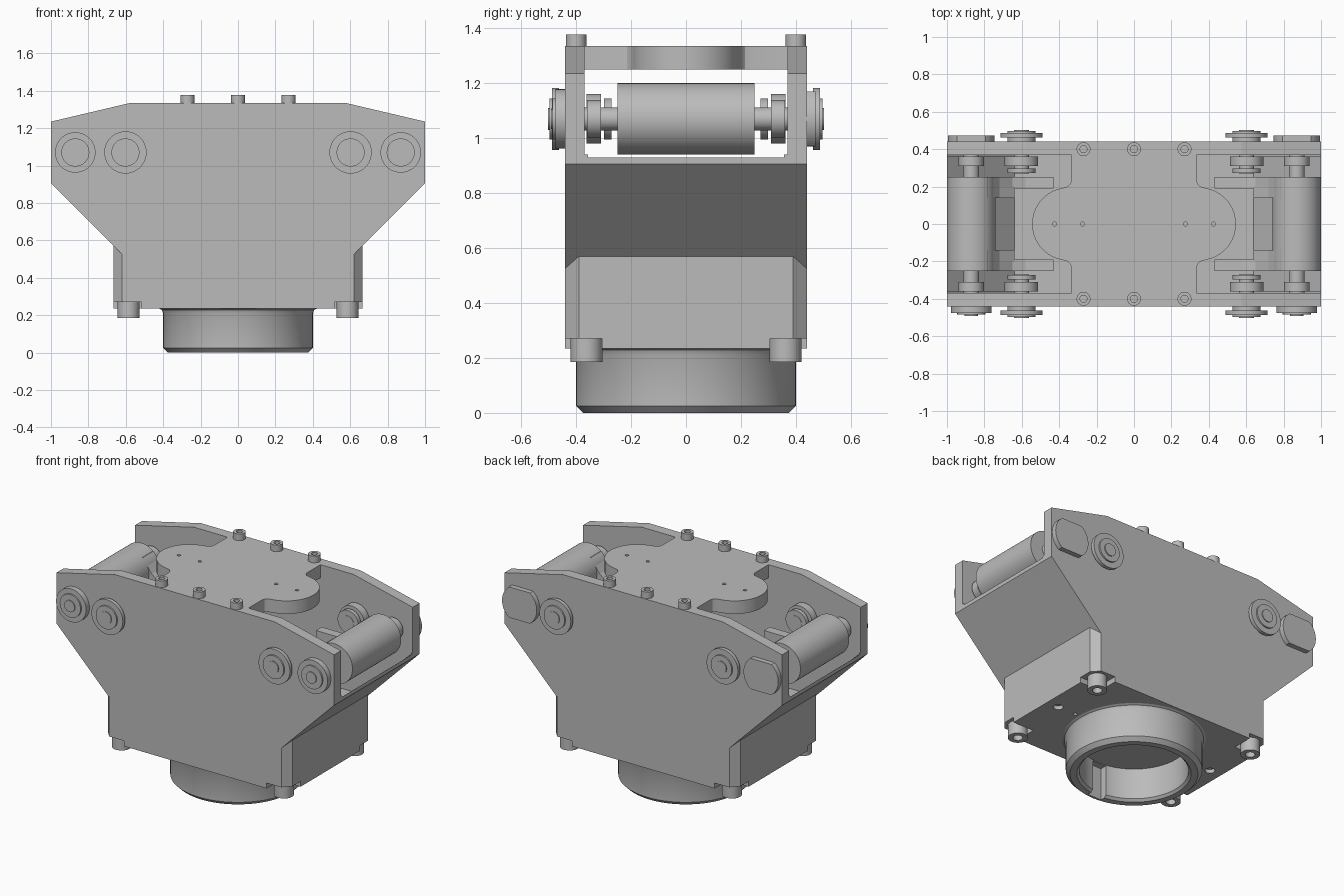
import bpy, bmesh
from math import sin, cos, pi, radians
from mathutils import Matrix

cube = bpy.data.objects.get("Cube")
if cube:
    bpy.data.objects.remove(cube, do_unlink=True)

metal = bpy.data.materials.new("plain grey metal")
metal.use_nodes = True
GREY = (0.5, 0.5, 0.5, 1)
metal.diffuse_color = GREY
metal.node_tree.nodes["Principled BSDF"].inputs["Base Color"].default_value = GREY


def finish(name, bm):
    bmesh.ops.recalc_face_normals(bm, faces=bm.faces[:])
    mesh = bpy.data.meshes.new(name)
    bm.to_mesh(mesh)
    bm.free()
    mesh.materials.append(metal)
    ob = bpy.data.objects.new(name, mesh)
    bpy.context.collection.objects.link(ob)
    return ob


def smooth(ob):
    bpy.ops.object.select_all(action='DESELECT')
    ob.select_set(True)
    bpy.context.view_layer.objects.active = ob
    bpy.ops.object.shade_smooth_by_angle(angle=radians(30))


def prism(name, outline, a, b, axis='y'):
    """Extrude an outline (xz for axis y, xy for axis z) from a to b."""
    bm = bmesh.new()
    put = (lambda u, v, d: (u, d, v)) if axis == 'y' else (lambda u, v, d: (u, v, d))
    face = bm.faces.new([bm.verts.new(put(u, v, a)) for u, v in outline])
    new = bmesh.ops.extrude_face_region(bm, geom=[face])["geom"]
    move = put(0, 0, b - a)
    bmesh.ops.translate(bm, vec=move, verts=[g for g in new if isinstance(g, bmesh.types.BMVert)])
    return finish(name, bm)


def lathe(name, profile, centre, axis='z', steps=48):
    """Turn a (radius, height) profile round the z or y axis through centre."""
    bm = bmesh.new()
    vs = [bm.verts.new((r, 0, h)) for r, h in profile]
    es = [bm.edges.new(p) for p in zip(vs, vs[1:])]
    bmesh.ops.spin(bm, geom=vs + es, cent=(0, 0, 0), axis=(0, 0, 1), angle=2 * pi, steps=steps)
    bmesh.ops.remove_doubles(bm, verts=bm.verts[:], dist=0.0005)
    if axis == 'y':
        bm.transform(Matrix.Rotation(-pi / 2, 4, 'X'))
    bm.transform(Matrix.Translation(centre))
    ob = finish(name, bm)
    smooth(ob)
    return ob


def box_outline(x0, x1, y0, y1):
    return [(x0, y0), (x1, y0), (x1, y1), (x0, y1)]


def rod(r, a, b):
    return [(0, a), (r, a), (r, b), (0, b)]


def cut(ob, cutter):
    bpy.context.view_layer.objects.active = ob
    mod = ob.modifiers.new("cut", 'BOOLEAN')
    mod.operation, mod.solver, mod.object = 'DIFFERENCE', 'EXACT', cutter
    bpy.ops.object.modifier_apply(modifier=mod.name)
    bpy.data.objects.remove(cutter, do_unlink=True)


def mirrored(half):
    return half + [(-u, v) for u, v in reversed(half)]


SIDES = (-1, 1)

# lower block with chamfered upright corners
half = [(0.62, -0.44), (0.665, -0.39), (0.665, 0.39), (0.62, 0.44)]
block = prism("lower_block", mirrored(half), 0.235, 0.57, 'z')
for sx in SIDES:
    for sy in SIDES:
        cut(block, prism("notch_cutter", box_outline(sx * 0.515, sx * 0.7, sy * 0.305, sy * 0.5),
                         0.2, 0.27, 'z'))
    for x, r in ((0.58, 0.03), (0.45, 0.012)):
        cut(block, lathe("hole_cutter", rod(r, 0.2, 0.26), (sx * x, 0, 0), steps=20))

# side plates
half = [(0.62, 0.525), (1, 0.905), (1, 1.235), (0.575, 1.335)]
for sy, word in zip(SIDES, ("front", "back")):
    prism(word + "_side_plate", mirrored(half), sy * 0.37, sy * 0.44)

# sloping end floors with small corner fillets
for sx in SIDES:
    floor = [(0.64, 0.56), (0.655, 0.56), (1, 0.905), (1, 0.93), (0.64, 0.57)]
    prism("sloping_floor", [(sx * u, v) for u, v in floor], -0.375, 0.375)
    for sy in SIDES:
        strip = [(0.64, 0.57), (1, 0.93), (1, 0.94), (0.64, 0.58)]
        prism("floor_fillet", [(sx * u, v) for u, v in strip], sy * 0.357, sy * 0.375)

# top plate with a round lobe at each end
lobe = [(0.35 + 0.195 * cos(radians(t)), 0.195 * sin(radians(t))) for t in range(-80, 81, 8)]
half = ([(0.335, -0.38), (0.335, -0.235), (0.34, -0.215), (0.355, -0.2)] + lobe
        + [(0.355, 0.2), (0.34, 0.215), (0.335, 0.235), (0.335, 0.38)])
top = prism("top_plate", mirrored(half), 1.25, 1.335, 'z')
for x in (-0.425, -0.275, 0.275, 0.425):
    cut(top, lathe("hole_cutter", rod(0.011, 1.28, 1.4), (x, 0, 0), steps=16))
smooth(top)


# socket-head bolts
def bolt(name, r, h, centre, up):
    profile = [(0, 0), (r, 0), (r, h), (r * 0.5, h), (r * 0.5, h * 0.5), (0, h * 0.5)]
    lathe(name, [(u, v * up) for u, v in profile], centre, steps=32)


for sy in SIDES:
    for x in (-0.27, 0, 0.27):
        bolt("top_bolt", 0.037, 0.043, (x, sy * 0.4, 1.335), 1)
    for sx in SIDES:
        bolt("base_bolt", 0.058, 0.085, (sx * 0.585, sy * 0.362, 0.27), -1)

# round base collar, open below, with a keyway
collar = lathe("base_collar", [(0, 0.237), (0.425, 0.237), (0.408, 0.228), (0.4, 0.21),
                               (0.4, 0.025), (0.375, 0), (0.335, 0), (0.32, 0.015),
                               (0.32, 0.215), (0, 0.215)], (0, 0, 0), steps=72)
cut(collar, prism("keyway_cutter", box_outline(-0.05, 0.05, -0.36, -0.28), -0.1, 0.21, 'z'))
smooth(collar)

# end rollers, their forked arms, and the pivots through the side plates
Z = 1.07
for sx in SIDES:
    outer, inner = (sx * 0.87, 0, Z), (sx * 0.602, 0, Z)
    lathe("end_roller", rod(0.13, -0.25, 0.25), outer, 'y', 64)
    lathe("roller_shaft", rod(0.042, -0.4, 0.4), outer, 'y', 32)
    arm = [(0.43, 0.94), (0.87, 0.94), (0.87, 1.17), (0.785, 1.17), (0.72, 1.08),
           (0.65, 1.02), (0.58, 1.0), (0.43, 1.0)]
    web = [(0.64, 0.94), (0.87, 0.94), (0.87, 1.17), (0.785, 1.17), (0.72, 1.08), (0.64, 1.02)]
    for sy in SIDES:
        prism("fork_arm", [(sx * u, v) for u, v in arm], sy * 0.19, sy * 0.25)
        prism("fork_web", [(sx * u, v) for u, v in web], sy * 0.14, sy * 0.2)

        def part(name, centre, r, a, b):
            lathe(name, rod(r, sy * a, sy * b), centre, 'y')

        part("shaft_collar", outer, 0.068, 0.31, 0.36)
        part("pivot_pin", inner, 0.04, 0.27, 0.503)
        part("pivot_washer", inner, 0.075, 0.272, 0.298)
        part("pivot_collar", inner, 0.09, 0.31, 0.362)
        part("pivot_hub", inner, 0.075, 0.43, 0.497)
        part("pivot_flange", inner, 0.113, 0.463, 0.487)
        if sy < 0:
            part("shaft_cap", outer, 0.108, 0.435, 0.475)
            part("shaft_cap_hub", outer, 0.075, 0.47, 0.485)
            part("shaft_tip", outer, 0.037, 0.48, 0.492)
        else:
            # flat-sided cap
            angles = [2 * pi * i / 48 for i in range(48)]
            cap = [(outer[0] + 0.125 * cos(t), Z + max(-0.1, min(0.1, 0.125 * sin(t)))) for t in angles]
            smooth(prism("flat_shaft_cap", cap, 0.435, 0.472))
